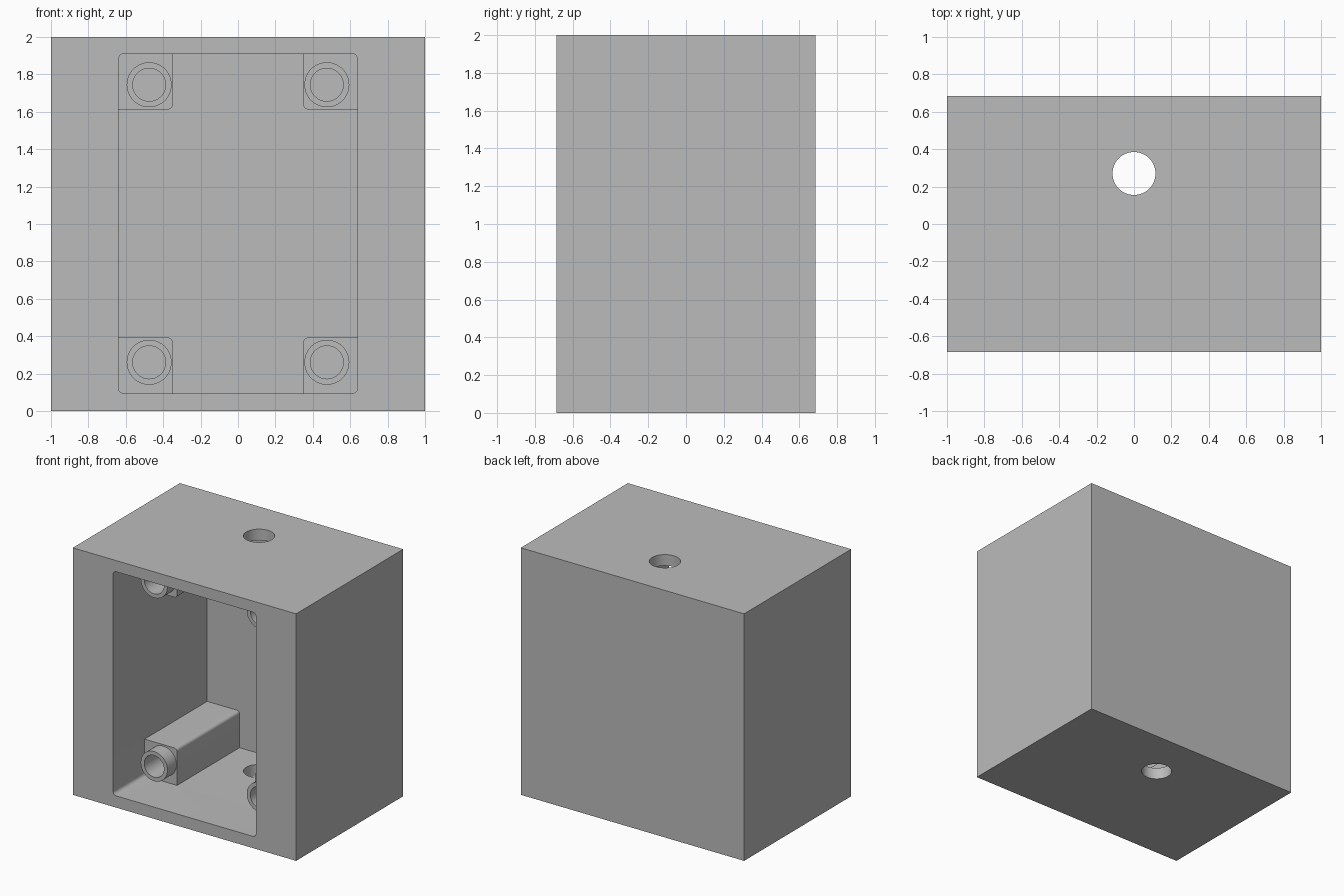
import bpy, bmesh, math
from mathutils import Matrix

cube = bpy.data.objects.get("Cube")
if cube:
    bpy.data.objects.remove(cube)

grey = bpy.data.materials.new("plain_grey")
grey.use_nodes = True
colour = (0.5, 0.5, 0.5, 1)
grey.diffuse_color = colour
grey.node_tree.nodes["Principled BSDF"].inputs["Base Color"].default_value = colour

FRONT, BACK = -0.685, 0.685
FLOOR = 0.52          # depth plane of the pocket floor
POST_FRONT = -0.28
BOSS_FRONT = -0.395


def add_object(name, bm):
    bmesh.ops.recalc_face_normals(bm, faces=bm.faces)
    mesh = bpy.data.meshes.new(name)
    bm.to_mesh(mesh)
    bm.free()
    mesh.materials.append(grey)
    obj = bpy.data.objects.new(name, mesh)
    bpy.context.collection.objects.link(obj)
    return obj


def block(name, x, y, z, radius=0):
    """Box from ranges, optionally with its depth-wise edges rounded."""
    bm = bmesh.new()
    bmesh.ops.create_cube(bm, size=1)
    for v in bm.verts:
        v.co = [r[0] if c < 0 else r[1] for c, r in zip(v.co, (x, y, z))]
    if radius:
        edges = [e for e in bm.edges
                 if abs(e.verts[0].co.y - e.verts[1].co.y) > 0.01]
        bmesh.ops.bevel(bm, geom=edges, offset=radius, segments=8,
                        profile=0.5, affect='EDGES')
    return add_object(name, bm)


def cylinder(name, radius, depth, centre, axis):
    bm = bmesh.new()
    turn = Matrix.Rotation(math.pi / 2, 4, 'X') if axis == 'Y' else Matrix()
    bmesh.ops.create_cone(bm, cap_ends=True, segments=64, radius1=radius,
                          radius2=radius, depth=depth,
                          matrix=Matrix.Translation(centre) @ turn)
    return add_object(name, bm)


def combine(target, tool, operation):
    """Apply a boolean and discard the helper."""
    mod = target.modifiers.new("boolean", 'BOOLEAN')
    mod.operation, mod.object, mod.solver = operation, tool, 'EXACT'
    bpy.context.view_layer.objects.active = target
    bpy.ops.object.modifier_apply(modifier=mod.name)
    bpy.data.objects.remove(tool)


# Solid housing with a front pocket
housing = block("housing", (-1, 1), (FRONT, BACK), (0, 2))
combine(housing, block("pocket", (-0.64, 0.64), (FRONT - 0.1, FLOOR),
                       (0.095, 1.91), 0.03), 'DIFFERENCE')

# Cable hole through top and bottom walls
combine(housing, cylinder("cable_hole", 0.115, 3, (0, 0.27, 1), 'Z'), 'DIFFERENCE')

# Corner posts with hollow screw bosses
for sx in (-1, 1):
    for sz in (-1, 1):
        xs = sorted((sx * 0.35, sx * 0.70))
        zs = sorted((1.0025 + sz * 0.61, 1.0025 + sz * 0.95))
        cx, cz = sx * 0.475, 1.0025 + sz * 0.742
        combine(housing, block("post", xs, (POST_FRONT, FLOOR + 0.05), zs, 0.025), 'UNION')
        length = POST_FRONT - BOSS_FRONT + 0.05
        combine(housing, cylinder("boss", 0.12, length,
                                  (cx, BOSS_FRONT + length / 2, cz), 'Y'), 'UNION')
        combine(housing, cylinder("screw_bore", 0.088, 0.6,
                                  (cx, BOSS_FRONT, cz), 'Y'), 'DIFFERENCE')

# Smooth curved walls, keep corners crisp
bpy.ops.object.select_all(action='DESELECT')
housing.select_set(True)
bpy.context.view_layer.objects.active = housing
bpy.ops.object.shade_smooth_by_angle(angle=math.radians(30))
